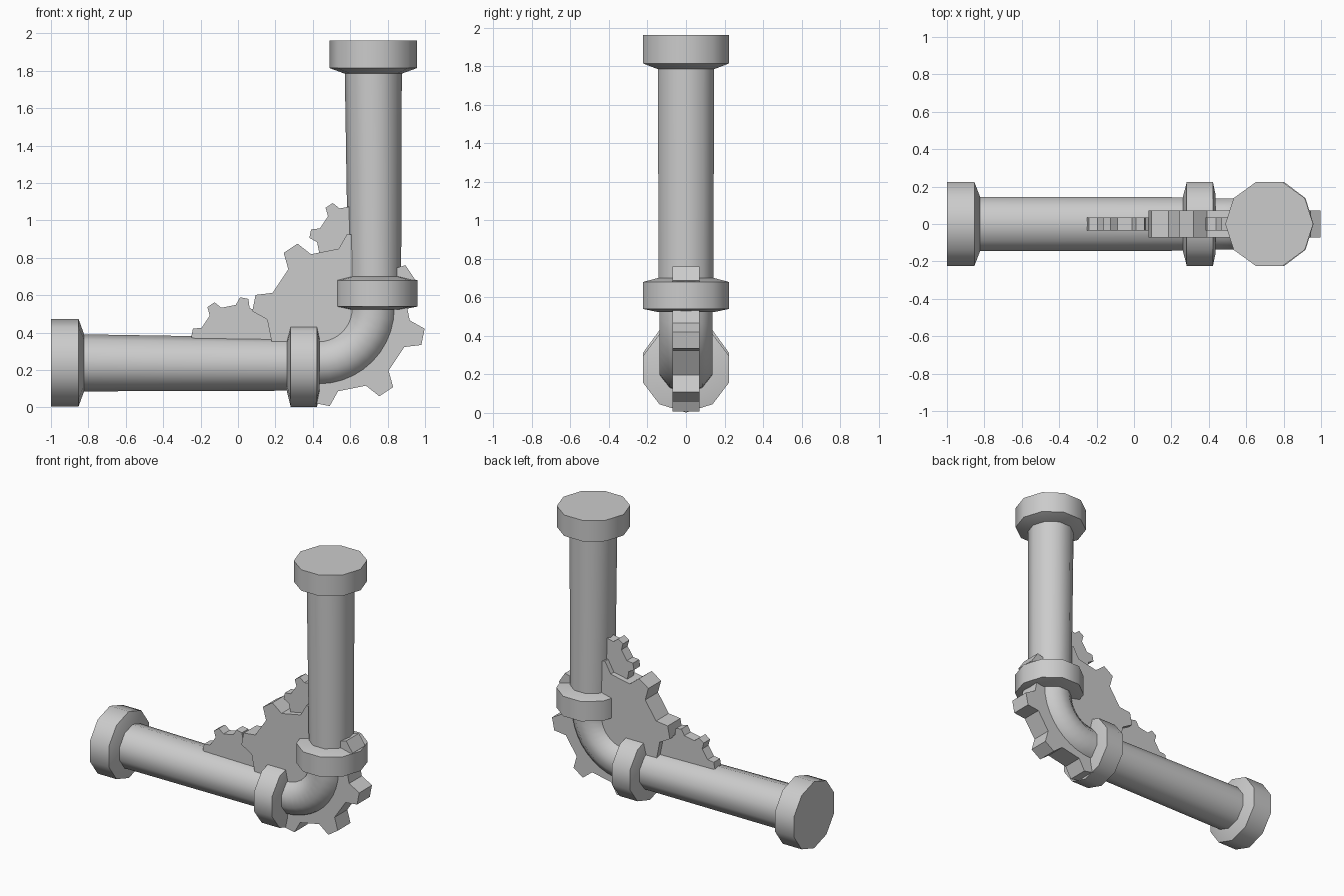
import bpy, bmesh, math
from mathutils import Vector

if "Cube" in bpy.data.objects:
    bpy.data.objects.remove(bpy.data.objects["Cube"], do_unlink=True)

steel = bpy.data.materials.new("light_grey_metal")
steel.use_nodes = True
GREY = (0.6, 0.6, 0.6, 1)
steel.diffuse_color = GREY
steel.node_tree.nodes["Principled BSDF"].inputs["Base Color"].default_value = GREY

SIDES = 10
AXIS_X = 0.723      # centre line of the upright pipe
DIAGONAL = 0.962    # the lying arm mirrors the upright one across x + z = DIAGONAL


def finish(bm, name, smooth):
    bmesh.ops.recalc_face_normals(bm, faces=bm.faces)
    for face in bm.faces:
        face.smooth = smooth
    for edge in bm.edges:
        edge.smooth = edge.calc_face_angle(0) < math.radians(40)
    mesh = bpy.data.meshes.new(name)
    bm.to_mesh(mesh)
    bm.free()
    mesh.materials.append(steel)
    obj = bpy.data.objects.new(name, mesh)
    bpy.context.collection.objects.link(obj)
    return obj


def skin(name, rings, flip=False):
    """Join rings of (centre, outward direction, x radius, y radius) into a capped tube."""
    bm = bmesh.new()
    loops = []
    for centre, out, rx, ry in rings:
        loop = []
        for k in range(SIDES):
            a = math.tau * k / SIDES
            p = centre + out * rx * math.cos(a) + Vector((0, ry * math.sin(a), 0))
            if flip:
                p = Vector((DIAGONAL - p.z, p.y, DIAGONAL - p.x))
            loop.append(bm.verts.new(p))
        loops.append(loop)
    for low, high in zip(loops, loops[1:]):
        for k in range(SIDES):
            j = (k + 1) % SIDES
            bm.faces.new((low[k], low[j], high[j], high[k]))
    bm.faces.new(loops[0])
    bm.faces.new(loops[-1])
    return finish(bm, name, True)


def upright(name, profile, flip):
    """Profile entries: height, x radius, y radius, shift to the outside."""
    rings = [(Vector((AXIS_X + s, 0, z)), Vector((1, 0, 0)), rx, ry)
             for z, rx, ry, s in profile]
    skin(name, rings, flip)


# Two matching arms: straight pipe, end collar and joint collar
for label, flip in (("upright", False), ("lying", True)):
    upright(label + "_pipe", [(0.6, 0.141, 0.15, 0.008), (1.85, 0.153, 0.153, 0)], flip)
    upright(label + "_end_collar", [(1.785, 0.153, 0.153, 0), (1.815, 0.235, 0.235, 0),
                                    (1.963, 0.235, 0.235, 0)], flip)
    upright(label + "_joint_collar", [(0.525, 0.155, 0.16, 0.01), (0.54, 0.225, 0.235, 0.012),
                                      (0.68, 0.225, 0.235, 0.012), (0.7, 0.145, 0.155, 0.01)], flip)

# Curved elbow between the arms
BEND = 0.291
pivot = Vector((AXIS_X - BEND, 0, 0.53))
bend_rings = []
for i in range(11):
    a = -math.pi / 2 * i / 10
    out = Vector((math.cos(a), 0, math.sin(a)))
    bend_rings.append((pivot + out * BEND, out, 0.134, 0.144))
skin("elbow", bend_rings)


def gear(name, x, z, scale, half_depth):
    """Eight tapered teeth around a flat disc."""
    bm = bmesh.new()
    outline = []
    for tooth in range(8):
        middle = 33.7 + 45 * tooth
        for offset, radius in ((-11, 0.381), (-5.5, 0.463), (5.5, 0.463), (11, 0.381)):
            a = math.radians(middle + offset)
            r = radius * scale
            outline.append(bm.verts.new((x + r * math.cos(a), -half_depth, z + r * math.sin(a))))
    face = bm.faces.new(outline)
    side = bmesh.ops.extrude_face_region(bm, geom=[face])["geom"]
    moved = [v for v in side if isinstance(v, bmesh.types.BMVert)]
    bmesh.ops.translate(bm, verts=moved, vec=(0, 2 * half_depth, 0))
    finish(bm, name, False)


# Gears behind the elbow
gear("large_gear", 0.537, 0.468, 1, 0.071)
gear("left_small_gear", -0.013, 0.352, 0.515, 0.035)
gear("upper_small_gear", 0.619, 0.883, 0.515, 0.035)
